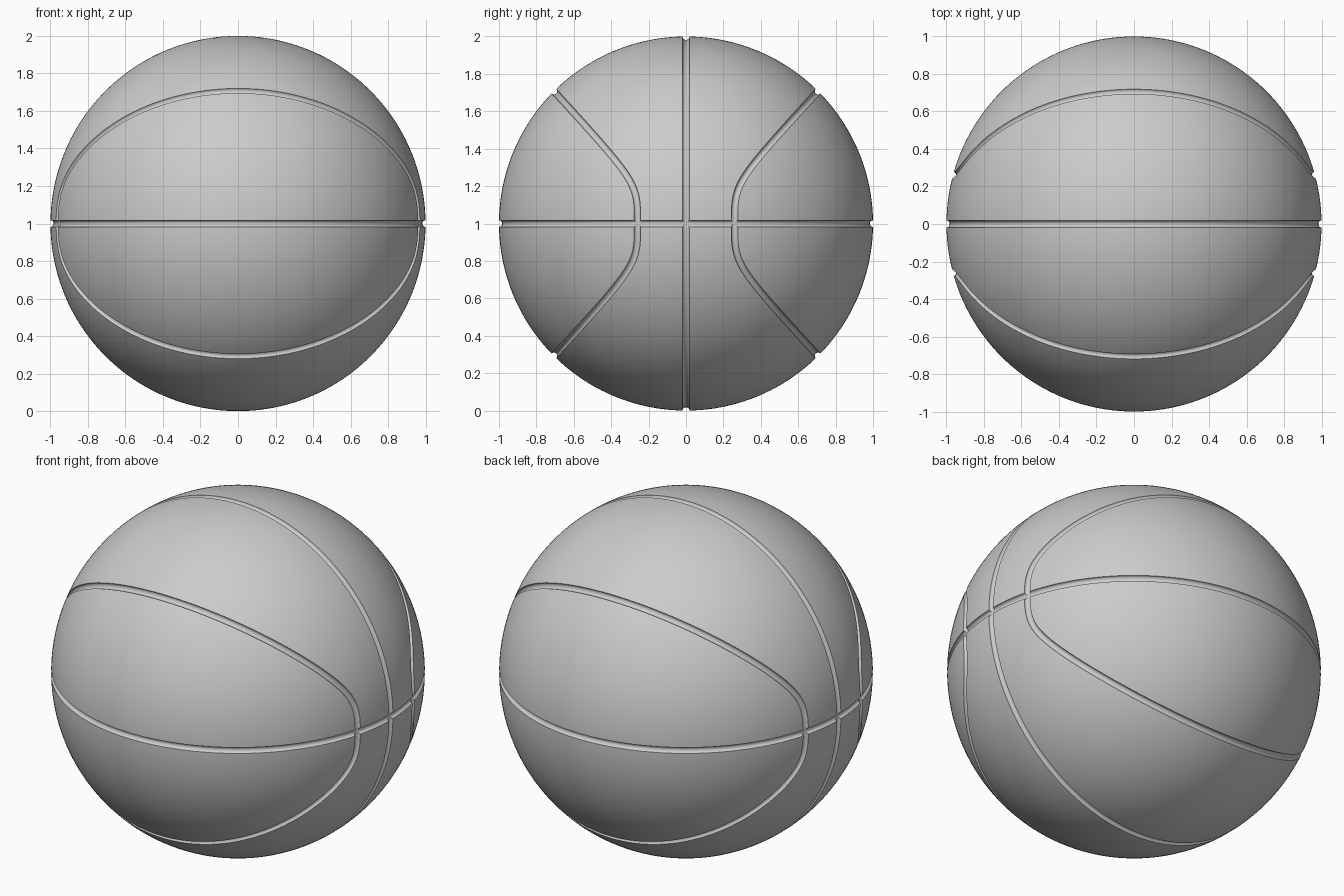
import bpy, bmesh, math
from mathutils import Vector

if "Cube" in bpy.data.objects:
    bpy.data.objects.remove(bpy.data.objects["Cube"])

R = 1.0          # ball radius
SEAM = 0.018     # seam half width
N, SIDES = 180, 12
CENTRE = Vector((0, 0, R))


def circle_loop(u, v):
    # great circle spanned by two axes
    return [u * math.cos(a) + v * math.sin(a)
            for a in ((i + 0.37) * math.tau / N for i in range(N))]


def side_loop(sign):
    # straight in side view, rounded where it turns near the middle seam
    pts = []
    for i in range(N):
        a = (i + 0.37) * math.tau / N
        y = 0.5
        for _ in range(60):
            z = math.sqrt(1 - y * y) * math.sin(a)
            y = 0.5 * (y + 0.05 + 0.925 * (z ** 4 + 0.227 ** 4) ** 0.25)
        r = math.sqrt(1 - y * y)
        pts.append(Vector((r * math.cos(a), sign * y, r * math.sin(a))))
    return pts


def tube(name, pts, radius):
    # closed round tube that lies on the sphere surface
    bm = bmesh.new()
    rings = []
    for i, p in enumerate(pts):
        t = (pts[(i + 1) % N] - pts[i - 1]).normalized()
        out = p.normalized()
        side = t.cross(out).normalized()
        ring = []
        for k in range(SIDES):
            b = (k + 0.5) * math.tau / SIDES
            ring.append(bm.verts.new(CENTRE + p * R + radius * (out * math.cos(b) + side * math.sin(b))))
        rings.append(ring)
    for i in range(N):
        a, b = rings[i], rings[(i + 1) % N]
        for k in range(SIDES):
            m = (k + 1) % SIDES
            bm.faces.new((a[k], a[m], b[m], b[k]))
    bmesh.ops.recalc_face_normals(bm, faces=bm.faces)
    me = bpy.data.meshes.new(name)
    bm.to_mesh(me)
    bm.free()
    ob = bpy.data.objects.new(name, me)
    bpy.context.collection.objects.link(ob)
    ob.hide_render = True
    return ob


# ball body
bpy.ops.mesh.primitive_uv_sphere_add(segments=160, ring_count=100, radius=R, location=CENTRE)
ball = bpy.context.object
ball.name = "ball"

# seam cutters: two great circles and two curved side seams
X, Y, Z = Vector((1, 0, 0)), Vector((0, 1, 0)), Vector((0, 0, 1))
cutters = [
    tube("seam_horizontal", circle_loop(X, Y), SEAM),
    tube("seam_vertical", circle_loop(X, Z), SEAM * 1.01),
    tube("seam_side_back", side_loop(1), SEAM * 1.02),
    tube("seam_side_front", side_loop(-1), SEAM * 1.02),
]

# carve the seams
bpy.context.view_layer.objects.active = ball
for c in cutters:
    mod = ball.modifiers.new(c.name, 'BOOLEAN')
    mod.operation = 'DIFFERENCE'
    mod.solver = 'EXACT'
    mod.object = c
    bpy.ops.object.modifier_apply(modifier=mod.name)
for c in cutters:
    bpy.data.objects.remove(c, do_unlink=True)

bpy.ops.object.select_all(action='DESELECT')
ball.select_set(True)
bpy.ops.object.shade_smooth_by_angle(angle=math.radians(35))
